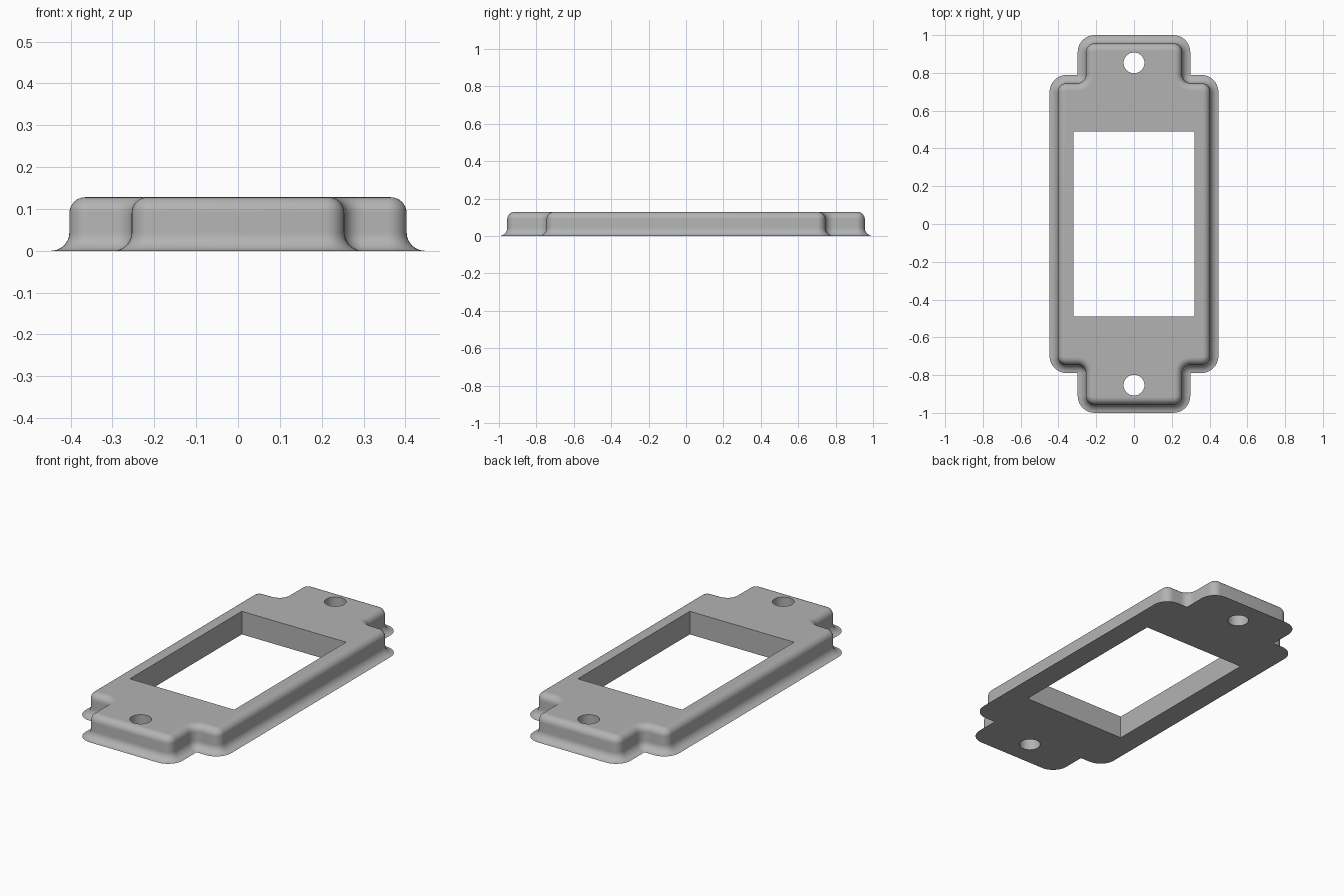
import bpy
import bmesh
from math import sin, cos, pi, radians

if "Cube" in bpy.data.objects:
    bpy.data.objects.remove(bpy.data.objects["Cube"], do_unlink=True)

# Dimensions
HEIGHT = 0.128
HALF_WIDTH, SHOULDER_Y = 0.403, 0.745      # main body wall
TAB_HALF_WIDTH, TAB_Y = 0.254, 0.956       # end tabs
CORNER = 0.046                             # plan corner radius at the wall
FLARE, FILLET = 0.044, 0.038               # foot flare and top rounding
WINDOW_X, WINDOW_Y = 0.32, 0.49
HOLE_Y, HOLE_RADIUS = 0.853, 0.055
ARC_STEPS, PROFILE_STEPS = 8, 8


def arc(cx, cy, radius, start, end, steps):
    angles = [radians(start + (end - start) * i / steps) for i in range(steps + 1)]
    return [(cx + radius * cos(a), cy + radius * sin(a)) for a in angles]


def outline(offset):
    """Stepped plan outline, moved outwards by the offset."""
    r = CORNER
    quarter = arc(HALF_WIDTH - r, SHOULDER_Y - r, r + offset, 0, 90, ARC_STEPS)
    quarter += arc(TAB_HALF_WIDTH + r, SHOULDER_Y + r, r - offset, 270, 180, ARC_STEPS)
    quarter += arc(TAB_HALF_WIDTH - r, TAB_Y - r, r + offset, 0, 90, ARC_STEPS)
    points = []
    for sx, sy in ((1, 1), (-1, 1), (-1, -1), (1, -1)):
        part = quarter if sx * sy > 0 else quarter[::-1]
        points += [(sx * x, sy * y) for x, y in part]
    return points


def ring(bm, points, z):
    return [bm.verts.new((x, y, z)) for x, y in points]


def skin(bm, lower, upper, smooth):
    n = len(lower)
    for i in range(n):
        j = (i + 1) % n
        bm.faces.new((lower[i], lower[j], upper[j], upper[i])).smooth = smooth


def cap(bm, rings):
    """Flat face that fills the outer ring and leaves the inner rings open."""
    edges = [bm.edges.get((r[i - 1], r[i])) for r in rings for i in range(len(r))]
    bmesh.ops.triangle_fill(bm, use_beauty=True, use_dissolve=False, edges=edges)


bm = bmesh.new()

# Edge profile: concave flare at the foot, straight wall, rounded top
quarter_turn = [pi / 2 * i / PROFILE_STEPS for i in range(PROFILE_STEPS + 1)]
profile = [(FLARE * (1 - sin(a)), FLARE * (1 - cos(a))) for a in quarter_turn]
profile += [(FILLET * (cos(a) - 1), HEIGHT + FILLET * (sin(a) - 1)) for a in quarter_turn]
shell = [ring(bm, outline(offset), z) for offset, z in profile]
for lower, upper in zip(shell, shell[1:]):
    skin(bm, lower, upper, True)

# Window and screw holes
window = [(WINDOW_X, WINDOW_Y), (-WINDOW_X, WINDOW_Y),
          (-WINDOW_X, -WINDOW_Y), (WINDOW_X, -WINDOW_Y)]
openings = [(window, False)]
for side in (1, -1):
    openings.append((arc(0, side * HOLE_Y, HOLE_RADIUS, 0, 360, 40)[:-1], True))

bottom_rings, top_rings = [shell[0]], [shell[-1]]
for points, smooth in openings:
    lower, upper = ring(bm, points, 0), ring(bm, points, HEIGHT)
    skin(bm, upper, lower, smooth)
    bottom_rings.append(lower)
    top_rings.append(upper)

# Flat underside and top
cap(bm, bottom_rings)
cap(bm, top_rings)
bmesh.ops.recalc_face_normals(bm, faces=bm.faces)

mesh = bpy.data.meshes.new("cover_frame")
bm.to_mesh(mesh)
bm.free()
frame = bpy.data.objects.new("cover_frame", mesh)
bpy.context.collection.objects.link(frame)

# Plain grey finish
grey = bpy.data.materials.new("plain grey")
grey.use_nodes = True
colour = (0.45, 0.45, 0.45, 1)
grey.diffuse_color = colour
grey.node_tree.nodes["Principled BSDF"].inputs["Base Color"].default_value = colour
mesh.materials.append(grey)
